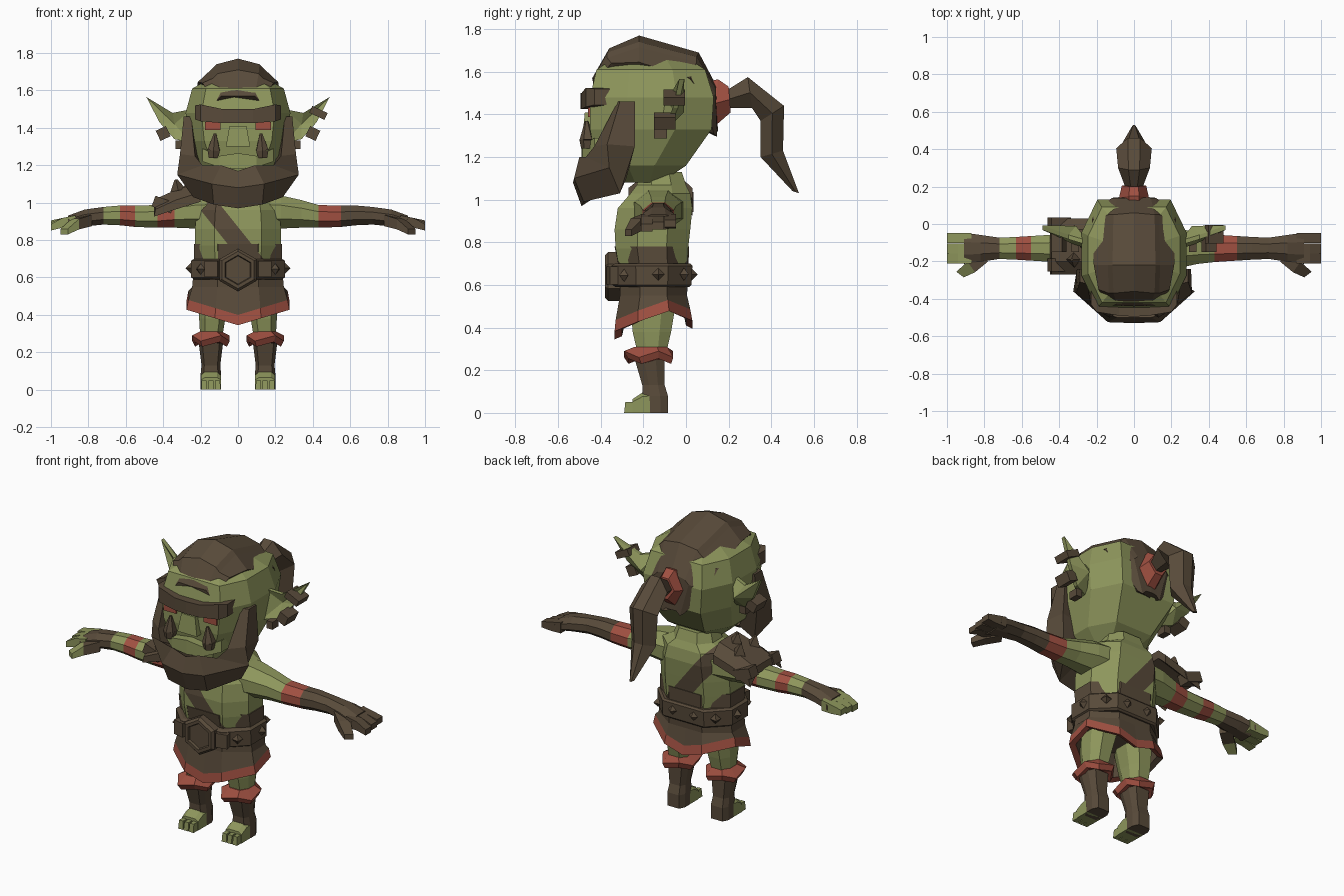
import bpy, bmesh, math
from mathutils import Vector, Matrix

if "Cube" in bpy.data.objects:
    bpy.data.objects.remove(bpy.data.objects["Cube"])

def material(name, rgb):
    m = bpy.data.materials.new(name)
    m.diffuse_color = (*rgb, 1)
    m.use_nodes = True
    m.node_tree.nodes["Principled BSDF"].inputs["Base Color"].default_value = m.diffuse_color
    return m

MATS = [material("skin_green", (0.27, 0.305, 0.107)),
        material("leather_brown", (0.098, 0.069, 0.042)),
        material("cloth_red", (0.352, 0.08, 0.053))]
GREEN, BROWN, RED = 0, 1, 2

def finish(name, bm, mat):
    """mat is an index, or a rule from face centre to index"""
    bmesh.ops.remove_doubles(bm, verts=bm.verts, dist=0.0005)
    bmesh.ops.recalc_face_normals(bm, faces=bm.faces)
    for f in bm.faces:
        f.material_index = mat(f.calc_center_median()) if callable(mat) else mat
    me = bpy.data.meshes.new(name)
    bm.to_mesh(me)
    bm.free()
    for m in MATS:
        me.materials.append(m)
    ob = bpy.data.objects.new(name, me)
    bpy.context.collection.objects.link(ob)
    return ob

def loft_bm(rings, caps=True):
    bm = bmesh.new()
    vs = [[bm.verts.new(p) for p in r] for r in rings]
    n = len(rings[0])
    for a, b in zip(vs, vs[1:]):
        for i in range(n):
            j = (i + 1) % n
            bm.faces.new((a[i], a[j], b[j], b[i]))
    if caps:
        bm.faces.new(vs[0])
        bm.faces.new(vs[-1])
    return bm

def loft(name, rings, mat, caps=True):
    return finish(name, loft_bm(rings, caps), mat)

def octagon(z, w, yf, yb, k=0.55, cx=0.0, e=0.3):
    d = (yb - yf) * e
    half = [(w * k, yf), (w, yf + d), (w, yb - d), (w * k, yb)]
    pts = half + [(-x, y) for x, y in reversed(half)]
    return [Vector((cx + x, y, z)) for x, y in pts]

def mirror(rings):
    """half sections ending at x=0 -> full row of sections"""
    return rings + [[(-x, y, z) for x, y, z in r] for r in reversed(rings[:-1])]

def box(name, c, size, mat, rot=(0, 0, 0), taper=1.0):
    bm = bmesh.new()
    bmesh.ops.create_cube(bm, size=1)
    for v in bm.verts:
        t = taper if v.co.z > 0 else 1
        v.co = Vector((v.co.x * size[0] * t, v.co.y * size[1] * t, v.co.z * size[2]))
    for ax, a in zip("XYZ", rot):
        bm.transform(Matrix.Rotation(math.radians(a), 4, ax))
    bm.transform(Matrix.Translation(c))
    return finish(name, bm, mat)

def spike(name, base, direction, r, h, mat, sides=4, tip=0.0):
    bm = bmesh.new()
    bmesh.ops.create_cone(bm, cap_ends=True, segments=sides, radius1=r, radius2=tip, depth=h)
    d = Vector(direction).normalized()
    bm.transform(Matrix.Translation(Vector(base) + d * h / 2) @ d.to_track_quat('Z', 'Y').to_matrix().to_4x4())
    return finish(name, bm, mat)

# torso with a diagonal strap cut into its faces
bm = loft_bm([octagon(*r) for r in [
    (.60, .21, -.30, .0), (.77, .23, -.33, .01), (.86, .23, -.335, .02), (.96, .22, -.32, .03),
    (1.03, .20, -.26, .02), (1.07, .13, -.23, .0), (1.13, .11, -.22, -.02)]])
for c in (.71, .87):
    bmesh.ops.bisect_plane(bm, geom=bm.verts[:] + bm.edges[:] + bm.faces[:],
                           plane_co=(0, 0, c), plane_no=(1.25, 0, 1))
finish("torso", bm, lambda c: BROWN if .71 < 1.25 * c.x + c.z < .87 and c.z < 1.05 else GREEN)

# tunic with a drooping red hem
def hem(z, w, yf, yb):
    r = octagon(z, w, yf, yb, .45)
    r = r[:4] + [Vector((0, yb, z))] + r[4:] + [Vector((0, yf, z))]
    for v in r:
        v.z += .3 * abs(v.x) * (1 if z < .55 else 0) + (.05 if v.y > -.1 and z < .55 else 0)
    return r
tunic = [hem(.78, .235, -.335, .015), hem(.66, .235, -.31, .01), hem(.55, .245, -.31, .005),
         hem(.40, .265, -.33, .02), hem(.345, .275, -.335, .03), hem(.36, .24, -.30, .0), hem(.50, .20, -.27, -.03)]
bm = loft_bm(tunic)
bm.faces.ensure_lookup_table()
for_red = {tuple(round(q, 4) for q in f.calc_center_median()) for f in bm.faces[30:50]}
finish("tunic", bm, lambda c: RED if tuple(round(q, 4) for q in c) in for_red else BROWN)

# belt, hexagonal buckle and studs
loft("belt", [octagon(.59, .235, -.33, .015), octagon(.60, .25, -.345, .025),
              octagon(.69, .25, -.35, .03), octagon(.70, .235, -.335, .02)], BROWN)
def hexagon(r, y):
    return [(r * math.sin(i * math.pi / 3), y, .64 + r * math.cos(i * math.pi / 3)) for i in range(6)]
loft("buckle", [hexagon(.115, -.31), hexagon(.115, -.365), hexagon(.10, -.38),
                hexagon(.08, -.38), hexagon(.075, -.365)], BROWN)
for s in (-1, 1):
    box("belt_plate", (s * .14, -.345, .645), (.07, .04, .085), BROWN, (0, 0, s * 12))
    for p, d in [((.20, -.29, .645), (.8, -1, 0)), ((.25, -.13, .65), (1, 0, 0)),
                 ((.19, -.01, .65), (.8, 1, 0)), ((.07, .025, .65), (0, 1, 0))]:
        spike("belt_stud", (s * p[0], p[1], p[2]), (s * d[0], d[1], 0), .03, .03, BROWN)

# legs, boots, fur cuffs and toes
for s in (-1, 1):
    cx = s * .145
    loft("thigh", [octagon(.25, .055, -.22, -.10, cx=cx), octagon(.38, .07, -.25, -.07, cx=cx * .95),
                   octagon(.50, .085, -.26, -.05, cx=cx * .85)], GREEN)
    cuff = [octagon(.31, .06, -.24, -.09, cx=cx), octagon(.26, .10, -.29, -.06, cx=cx),
            octagon(.23, .085, -.27, -.07, cx=cx), octagon(.25, .05, -.22, -.10, cx=cx)]
    for i in (0, 2, 4, 6):
        cuff[1][i].z += .03
        cuff[2][i].z += .025
    loft("boot_cuff", cuff, RED)
    loft("boot", [octagon(0, .055, -.20, -.085, .7, cx), octagon(.08, .055, -.205, -.085, .7, cx),
                  octagon(.13, .05, -.205, -.10, .7, cx), octagon(.25, .065, -.24, -.10, .7, cx)], BROWN)
    loft("foot", [[(cx + a * .054, y, z) for a, z in ((-1, 0), (1, 0), (1, h * .8), (.6, h), (-.6, h), (-1, h * .8))]
                  for y, h in ((-.16, .10), (-.205, .095), (-.25, .065))], GREEN)
    for i in range(3):
        box("toe", (cx + (i - 1) * .036, -.255, .025), (.031, .07, .05), GREEN, taper=.85)

# arms with bands and gloves
ARM = [(.14, .95, .12, .10), (.23, .95, .11, .09), (.34, .94, .085, .075), (.43, .927, .075, .062),
       (.55, .927, .067, .058), (.63, .932, .062, .054), (.72, .93, .058, .048), (.82, .918, .073, .046),
       (.91, .895, .085, .036)]
def arm_color(c):
    x = abs(c.x)
    if c.x > 0:
        return BROWN if x > .55 else RED if x > .43 else GREEN
    return BROWN if x > .72 else RED if .34 < x < .43 or .55 < x < .63 else GREEN
def tube(x, yc, zc, ry, rz):
    return [(x, yc + ry * math.cos(a) * 1.06, zc + rz * math.sin(a) * 1.06)
            for a in [math.pi * (i + .5) / 4 for i in range(8)]]
for s, side in ((1, "right"), (-1, "left")):
    loft(side + "_arm", [tube(s * x, -.13, z, ry, rz) for x, z, ry, rz in ARM], arm_color)
    tip = BROWN if s > 0 else GREEN
    for i in range(3):
        y = -.185 + i * .055
        loft(side + "_finger", [[(s * x, y + a * .027, z + b * h) for a, b in ((-1, -1), (1, -1), (1, 1), (-1, 1))]
             for x, z, h in ((.87, .90, .032), (.94, .892, .026), (1.0, .868 + .01 * i, .017))], tip)
    loft(side + "_thumb", [[(s * (x + a * .02), y + a * r, z + b * r) for a, b in ((-1, -1), (1, -1), (1, 1), (-1, 1))]
         for x, y, z, r in ((.80, -.17, .905, .03), (.87, -.23, .885, .028), (.93, -.27, .845, .015))],
         lambda c, t=tip: t if abs(c.x) > .86 else BROWN)

# bevelled shoulder guard with spikes
loft("shoulder_guard", [[(-.20, y, z + .07), (-.33, y, z + .03), (-.44, y, z - .02),
                         (-.45, y, z - .06), (-.33, y, z - .02), (-.20, y, z + .02)]
                        for y, z in ((.03, .985), (-.03, 1.04), (-.20, 1.04), (-.27, .985))], BROWN)
for y in (.0, -.22):
    box("guard_flap", (-.40, y, .99), (.11, .07, .06), BROWN, (0, 20, 0))
for x, y, z in ((-.32, -.19, 1.065), (-.32, -.05, 1.065), (-.25, -.12, 1.085)):
    spike("guard_spike", (x, y, z), (-.2, 0, 1), .042, .06, BROWN, tip=.008)

# head
loft("head", [octagon(z, w, yf, yb, k, e=e) for z, w, yf, yb, k, e in [
    (1.08, .12, -.29, -.12, .6, .3), (1.16, .205, -.42, .0, .6, .35), (1.33, .265, -.45, .12, .68, .3),
    (1.48, .28, -.45, .13, .7, .3), (1.61, .245, -.42, .09, .7, .3), (1.67, .14, -.33, .0, .7, .3)]], GREEN)

# swept hair strip: centre, ridge and outer edge for each section
def hair_section(c, r, o):
    mid = Vector((0, -.17, 1.40))
    half = [(o[0], o[1], o[2]), (r[0] + .025, r[1], r[2] - .025), r]
    inner = mid + (Vector(o) - mid) * .86
    right = [tuple(inner)] + half
    return right + [(0, c[0], c[1])] + [(-x, y, z) for x, y, z in reversed(right)]
loft("hair", [hair_section(*q) for q in [
    ((-.44, 1.57), (.09, -.435, 1.57), (.14, -.42, 1.56)),
    ((-.36, 1.71), (.11, -.37, 1.69), (.19, -.35, 1.64)),
    ((-.22, 1.77), (.115, -.22, 1.74), (.215, -.22, 1.645)),
    ((.06, 1.69), (.11, .05, 1.67), (.225, .02, 1.57)),
    ((.14, 1.54), (.09, .14, 1.52), (.205, .09, 1.47)),
    ((.15, 1.32), (.035, .145, 1.32), (.08, .13, 1.31))]], BROWN)

# ponytail with its red tie
def tail_section(t, b, w):
    my, mz = (t[0] + b[0]) / 2, (t[1] + b[1]) / 2
    return [(-w * .35, *t), (w * .35, *t), (w, my, mz), (w * .35, *b), (-w * .35, *b), (-w, my, mz)]
loft("hair_tie", [tail_section((.09, 1.55), (.10, 1.36), .07), tail_section((.15, 1.565), (.13, 1.34), .08),
                  tail_section((.20, 1.53), (.21, 1.41), .065)], RED)
loft("ponytail", [tail_section(*q) for q in [
    ((.17, 1.50), (.19, 1.43), .04), ((.29, 1.575), (.31, 1.43), .085), ((.46, 1.44), (.35, 1.37), .095),
    ((.455, 1.23), (.35, 1.20), .08), ((.53, 1.03), (.50, 1.04), .015)]], BROWN)

# beard wrapping from sideburn to sideburn
loft("beard", mirror([
    [(.25, -.32, 1.46), (.29, -.31, 1.46), (.29, -.24, 1.46), (.24, -.24, 1.46)],
    [(.23, -.43, 1.25), (.31, -.37, 1.26), (.305, -.24, 1.25), (.21, -.26, 1.25)],
    [(.19, -.47, 1.20), (.325, -.36, 1.15), (.24, -.31, 1.03), (.16, -.28, 1.10)],
    [(.09, -.50, 1.20), (.14, -.525, 1.10), (.13, -.48, .99), (.10, -.32, 1.08)],
    [(0, -.50, 1.17), (0, -.53, 1.08), (0, -.49, .97), (0, -.32, 1.08)]]), BROWN)

# brow, nose, lip, eyes and tusks
def bar(x, y, z0, z1, back):
    return [(x, y, z0), (x, y, z1), (x, back, z1), (x, back, z0)]
loft("brow", mirror([bar(.23, -.43, 1.445, 1.52, -.34), bar(.20, -.47, 1.435, 1.525, -.36),
                     bar(.08, -.49, 1.425, 1.50, -.38), bar(0, -.495, 1.425, 1.50, -.38)]), BROWN)
box("nose", (0, -.45, 1.355), (.13, .07, .11), GREEN, taper=.7)
loft("lip", mirror([bar(.19, -.43, 1.22, 1.29, -.36), bar(.10, -.485, 1.19, 1.25, -.38),
                    bar(0, -.49, 1.18, 1.265, -.38)]), GREEN)
for s in (-1, 1):
    box("eye", (s * .135, -.45, 1.41), (.085, .018, .045), RED)
    spike("tusk_base", (s * .13, -.462, 1.24), (0, 0, 1), .03, .04, BROWN, 6, .038)
    spike("tusk", (s * .13, -.462, 1.28), (-s * .08, -.05, 1), .038, .09, BROWN, 6, .008)

# ears: thin dished outline
EAR = [(.25, -.10, 1.50), (.35, -.07, 1.48), (.49, -.02, 1.565), (.42, -.05, 1.43), (.34, -.09, 1.34), (.25, -.12, 1.32)]
for s in (-1, 1):
    bm = bmesh.new()
    front = [bm.verts.new((s * x, y - .012, z)) for x, y, z in EAR]
    back = [bm.verts.new((s * x, y + .012, z)) for x, y, z in EAR]
    dish, rear = bm.verts.new((s * .34, -.06, 1.42)), bm.verts.new((s * .31, -.01, 1.41))
    for i in range(6):
        j = (i + 1) % 6
        bm.faces.new((front[i], front[j], dish))
        bm.faces.new((back[j], back[i], rear))
        bm.faces.new((front[j], front[i], back[i], back[j]))
    finish("ear", bm, GREEN)
    box("ear_ring", (s * .40, -.10, 1.37), (.06, .10, .06), BROWN, (0, s * 25, 0))
    box("ear_stud", (s * .315, -.12, 1.31), (.04, .06, .045), BROWN)
box("ear_clasp", (.43, -.055, 1.48), (.09, .10, .04), BROWN, (0, 25, 0))
